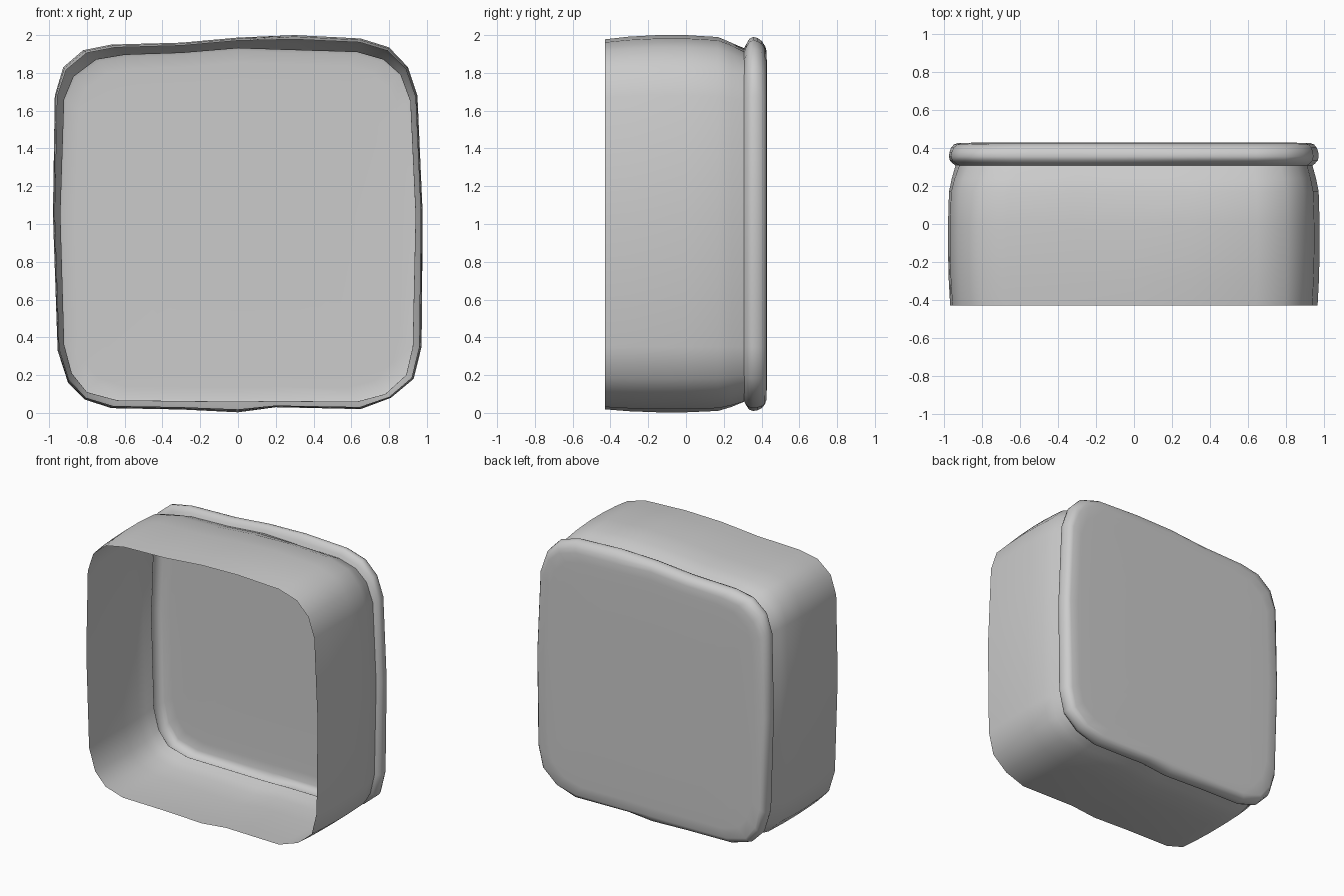
import bpy, bmesh

if "Cube" in bpy.data.objects:
    bpy.data.objects.remove(bpy.data.objects["Cube"])

# Wavy rounded-square outlines in (x, z): widest bulge of the wall, and the pinched neck
OUTER = [(-.98, 1.05), (-.97, 1.68), (-.925, 1.83), (-.82, 1.92), (-.67, 1.95), (-.3, 1.96),
         (0, 1.987), (.3, 2.0), (.65, 1.982), (.8, 1.935), (.9, 1.83), (.95, 1.68),
         (.978, 1.05), (.972, .35), (.93, .18), (.81, .08), (.65, .02), (.2, .03),
         (0, .003), (-.3, .018), (-.67, .025), (-.81, .07), (-.9, .16), (-.955, .33)]
NECK = [(-.94, 1.05), (-.92, 1.66), (-.87, 1.78), (-.75, 1.87), (-.6, 1.895), (-.3, 1.905),
        (0, 1.93), (.3, 1.92), (.63, 1.91), (.77, 1.87), (.86, 1.79), (.912, 1.65),
        (.94, 1.05), (.925, .35), (.89, .2), (.78, .1), (.63, .06), (.2, .063),
        (0, .06), (-.3, .063), (-.64, .067), (-.8, .11), (-.88, .21), (-.92, .36)]


def loft(name, rings, cap=False):
    """rings: (y, blend from neck to outer, scale about the centre)"""
    bm = bmesh.new()
    loops = []
    for y, f, s in rings:
        loop = []
        for (nx, nz), (ox, oz) in zip(NECK, OUTER):
            x, z = nx + (ox - nx) * f, nz + (oz - nz) * f
            loop.append(bm.verts.new((x * s, y, 1 + (z - 1) * s)))
        loops.append(loop)
    n = len(OUTER)
    for a, b in zip(loops, loops[1:]):
        for i in range(n):
            j = (i + 1) % n
            bm.faces.new((a[i], a[j], b[j], b[i]))
    if cap:
        bm.faces.new(loops[-1])
    else:
        pass
    bmesh.ops.recalc_face_normals(bm, faces=bm.faces)
    # the open shell should face outwards
    bm.faces.ensure_lookup_table()
    f = bm.faces[0]
    if f.normal.x * f.calc_center_median().x < 0:
        bmesh.ops.reverse_faces(bm, faces=bm.faces)
    mesh = bpy.data.meshes.new(name)
    bm.to_mesh(mesh)
    bm.free()
    obj = bpy.data.objects.new(name, mesh)
    bpy.context.collection.objects.link(obj)
    bpy.ops.object.select_all(action='DESELECT')
    obj.select_set(True)
    bpy.context.view_layer.objects.active = obj
    bpy.ops.object.shade_smooth_by_angle(angle=0.7)
    return obj


# Thin open wall, bulging slightly and pinched in at the back
loft("box_wall", [(-.43, .72, 1), (-.3, .9, 1), (-.15, 1, 1), (0, 1, 1),
                  (.17, .87, 1), (.24, .5, 1), (.31, 0, 1)])

# Hollow rounded back panel with a rolled rim
loft("back_panel", [(.308, 0, 1), (.318, .35, 1), (.335, .75, 1), (.355, .88, 1),
                    (.38, .8, 1), (.402, .6, 1), (.418, .25, 1), (.426, -.2, 1),
                    (.428, 0, .92), (.43, 0, .8), (.43, 0, .4)], cap=True)
